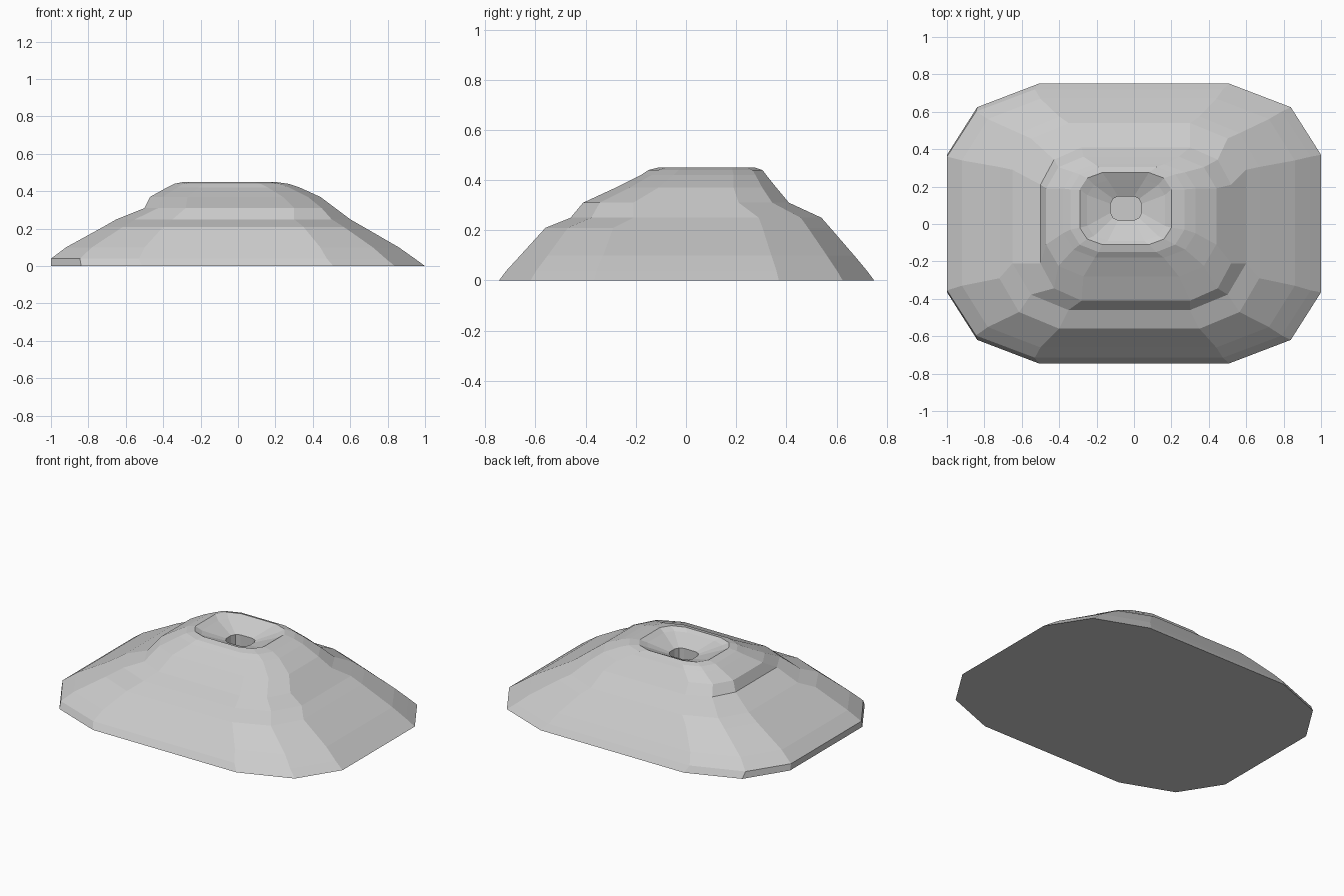
import bpy, bmesh


def ring(bm, z, x0, x1, y0, y1, dx, dy):
    """Twelve-sided rounded rectangle: three points per corner."""
    k = 0.33
    pts = []
    for cx, cy, sx, sy in ((x1, y0, 1, -1), (x1, y1, 1, 1),
                           (x0, y1, -1, 1), (x0, y0, -1, -1)):
        corner = [(cx - sx * dx, cy),
                  (cx - sx * dx * k, cy - sy * dy * k),
                  (cx, cy - sy * dy)]
        pts += corner if sx * sy < 0 else corner[::-1]
    return [bm.verts.new((x, y, z)) for x, y in pts]


# height, left, right, front, back, corner width, corner depth
slopes = [
    (0.00, -1.00, 1.00, -0.745, 0.75, 0.49, 0.38),
    (0.04, -1.00, 0.945, -0.715, 0.72, 0.47, 0.36),
    (0.10, -0.92, 0.86, -0.66, 0.67, 0.42, 0.33),
    (0.21, -0.72, 0.67, -0.56, 0.575, 0.32, 0.27),
    (0.25, -0.65, 0.60, -0.46, 0.54, 0.30, 0.25),
    (0.31, -0.50, 0.52, -0.41, 0.41, 0.22, 0.20),
    (0.37, -0.47, 0.44, -0.28, 0.36, 0.20, 0.17),
    (0.42, -0.38, 0.33, -0.18, 0.32, 0.17, 0.13),
    (0.44, -0.34, 0.27, -0.15, 0.305, 0.15, 0.12),
    (0.45, -0.29, 0.20, -0.11, 0.275, 0.12, 0.09),
]
crater = [
    (0.43, -0.25, 0.165, -0.09, 0.235, 0.11, 0.08),
    (0.385, -0.125, 0.04, 0.02, 0.148, 0.04, 0.04),
    (0.20, -0.125, 0.04, 0.02, 0.148, 0.04, 0.04),
]

# Mound: loft the outer slopes, over the rim and down into the vent
bm = bmesh.new()
rings = [ring(bm, *r) for r in slopes + crater]
for a, b in zip(rings, rings[1:]):
    for i in range(12):
        j = (i + 1) % 12
        bm.faces.new((a[i], a[j], b[j], b[i]))

# Flat underside and vent floor
bm.faces.new(rings[0][::-1])
bm.faces.new(rings[-1])
bmesh.ops.recalc_face_normals(bm, faces=bm.faces)

mesh = bpy.data.meshes.new("crater_mound")
bm.to_mesh(mesh)
bm.free()
bpy.context.collection.objects.link(bpy.data.objects.new("crater_mound", mesh))
